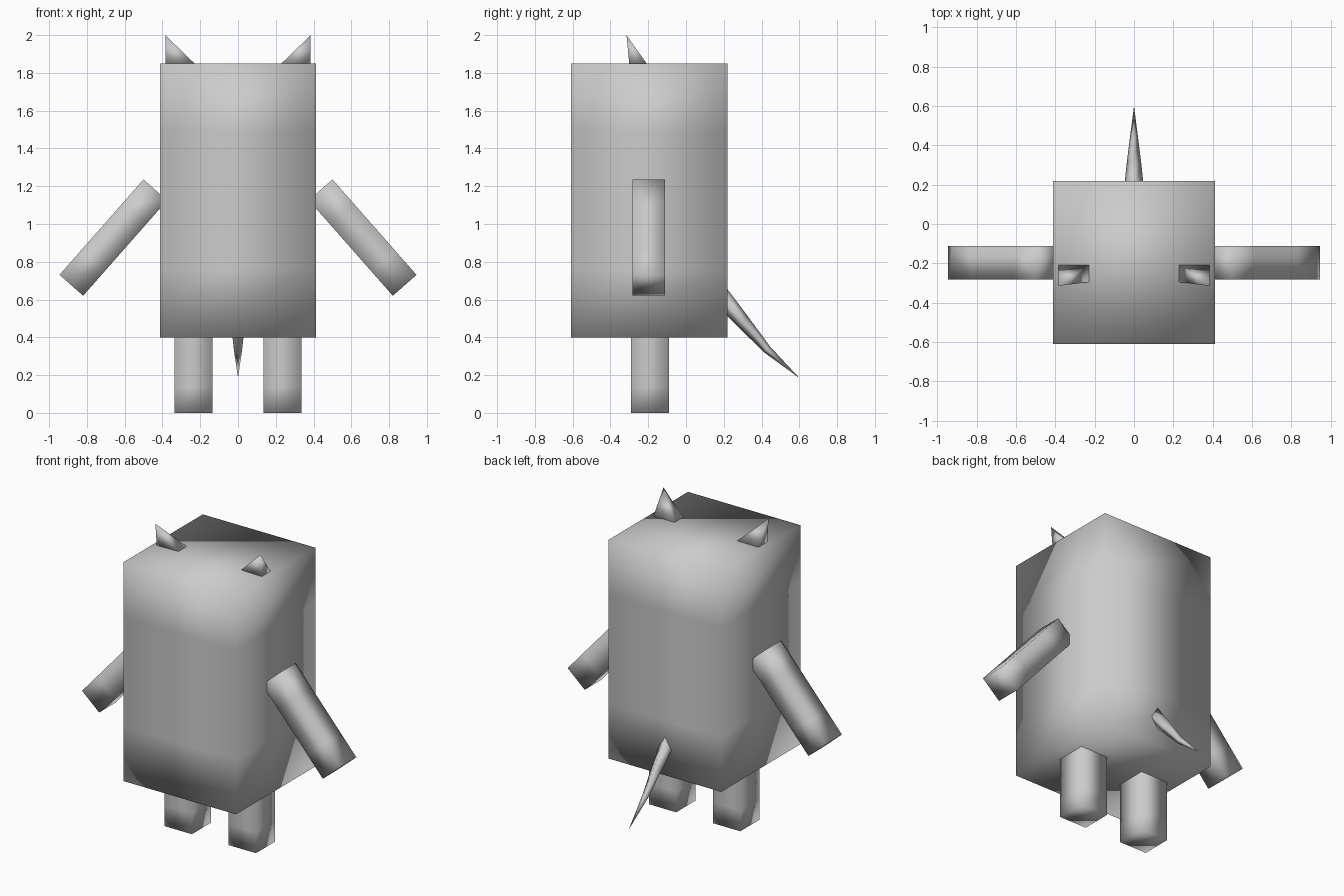
import bpy
import bmesh
from mathutils import Matrix, Vector

cube = bpy.data.objects.get("Cube")
if cube:
    bpy.data.objects.remove(cube, do_unlink=True)

# One plain grey for everything
grey = bpy.data.materials.new("plain_grey")
grey.use_nodes = True
colour = (0.6, 0.6, 0.6, 1)
grey.diffuse_color = colour
grey.node_tree.nodes["Principled BSDF"].inputs["Base Color"].default_value = colour


def finish(name, bm):
    """Turn a bmesh into a softly shaded object."""
    bmesh.ops.recalc_face_normals(bm, faces=bm.faces)
    for f in bm.faces:
        f.smooth = True
    mesh = bpy.data.meshes.new(name)
    bm.to_mesh(mesh)
    bm.free()
    mesh.materials.append(grey)
    obj = bpy.data.objects.new(name, mesh)
    bpy.context.collection.objects.link(obj)
    return obj


def loft(name, rings):
    """Skin a list of four-point rings, closing both ends."""
    bm = bmesh.new()
    loops = [[bm.verts.new(p) for p in ring] for ring in rings]
    for a, b in zip(loops, loops[1:]):
        for i in range(4):
            j = (i + 1) % 4
            bm.faces.new((a[i], a[j], b[j], b[i]))
    bm.faces.new(loops[0])
    bm.faces.new(loops[-1])
    bmesh.ops.remove_doubles(bm, verts=bm.verts, dist=0.0001)
    return finish(name, bm)


def column(name, size, centre, tilt=0, cells=4):
    """Square column with loops along its length, tilted about y."""
    place = Matrix.Translation(centre) @ Matrix.Rotation(tilt, 4, 'Y')
    corners = [(-1, -1), (1, -1), (1, 1), (-1, 1)]
    rings = []
    for k in range(cells + 1):
        z = size[2] * (k / cells - 0.5)
        rings.append([place @ Vector((sx * size[0] / 2, sy * size[1] / 2, z))
                      for sx, sy in corners])
    return loft(name, rings)


# Body
column("body", (0.825, 0.83, 1.45), (0, -0.195, 1.125))

for side, s in (("left", 1), ("right", -1)):
    # Limbs
    column(side + "_leg", (0.2, 0.2, 0.55), (s * 0.235, -0.19, 0.275))
    column(side + "_arm", (0.167, 0.172, 0.673), (s * 0.66, -0.197, 0.928),
           tilt=-s * 0.722)

    # Ear: leaning pyramid with its tip over the outer front corner
    bm = bmesh.new()
    base = [bm.verts.new((s * x, y, 1.845)) for x, y in
            ((0.385, -0.205), (0.225, -0.205), (0.225, -0.295), (0.385, -0.3))]
    tip = bm.verts.new((s * 0.385, -0.315, 2.0))
    bm.faces.new(base)
    for i in range(4):
        bm.faces.new((base[i], base[(i + 1) % 4], tip))
    finish(side + "_ear", bm)

# Tail: tapering diamond section along a gentle curve
path = [(0.17, 0.635, 0.052), (0.3, 0.485, 0.038),
        (0.43, 0.335, 0.022), (0.6, 0.185, 0)]
up = Vector((0, 0.72, 0.69))
across = Vector((1, 0, 0))
rings = []
for y, z, r in path:
    c = Vector((0, y, z))
    rings.append([c + up * r, c + across * r, c - up * r, c - across * r])
bm = bmesh.new()
loops = [[bm.verts.new(p) for p in ring] for ring in rings[:-1]]
tip = bm.verts.new(rings[-1][0])
bm.faces.new(loops[0])
for i in range(4):
    j = (i + 1) % 4
    for a, b in zip(loops, loops[1:]):
        bm.faces.new((a[i], a[j], b[j], b[i]))
    bm.faces.new((loops[-1][i], loops[-1][j], tip))
finish("tail", bm)
